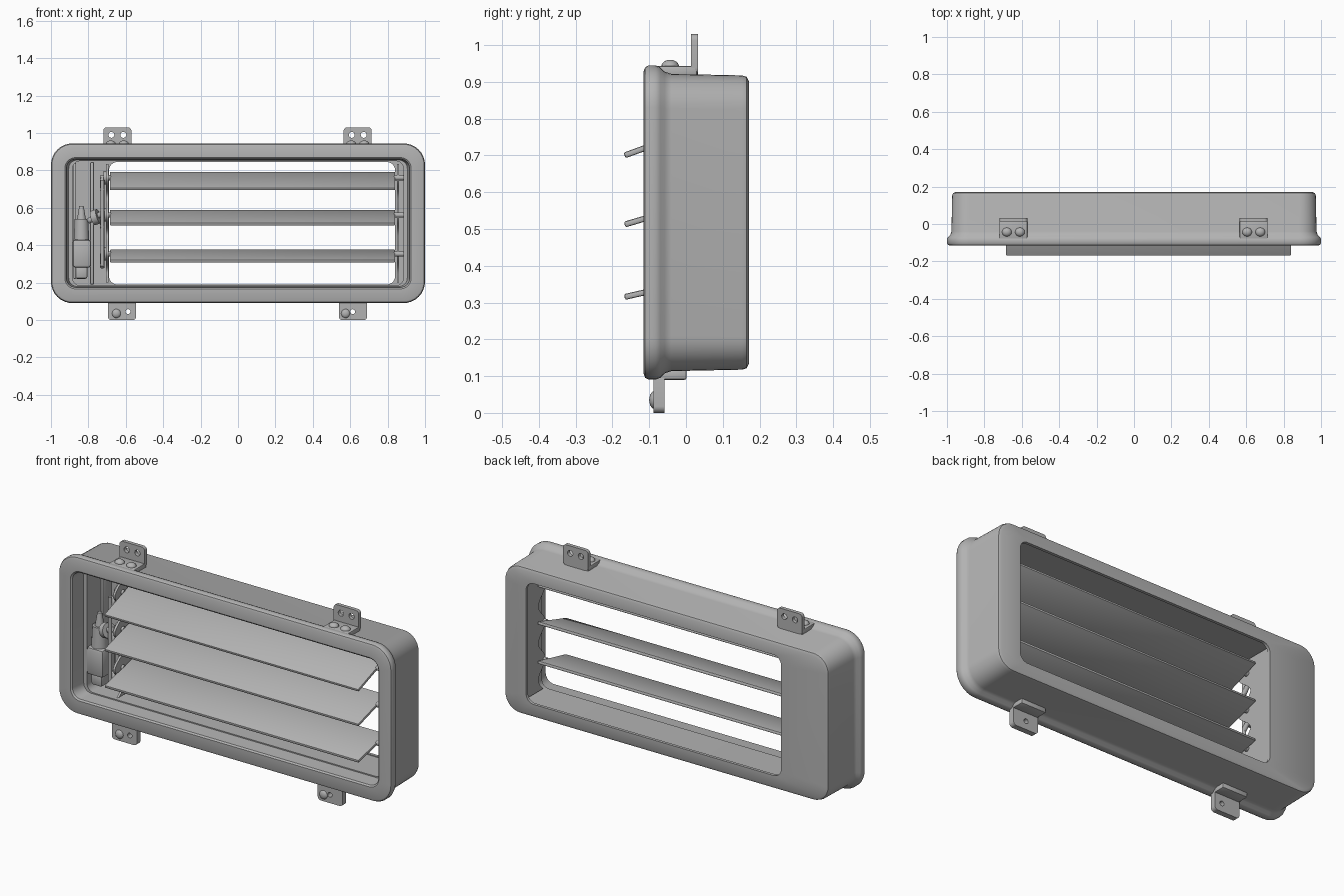
import bpy, bmesh, math
from mathutils import Vector, Matrix

cube = bpy.data.objects.get("Cube")
if cube:
    bpy.data.objects.remove(cube)

grey = bpy.data.materials.new("plain grey")
grey.use_nodes = True
grey.diffuse_color = (0.45, 0.45, 0.45, 1)
grey.node_tree.nodes["Principled BSDF"].inputs["Base Color"].default_value = grey.diffuse_color
parts = []


def add(name, mesh):
    ob = bpy.data.objects.new(name, mesh)
    bpy.context.collection.objects.link(ob)
    mesh.materials.clear()
    mesh.materials.append(grey)
    parts.append(ob)
    return ob


def from_bm(name, bm):
    bmesh.ops.recalc_face_normals(bm, faces=bm.faces)
    mesh = bpy.data.meshes.new(name)
    bm.to_mesh(mesh)
    bm.free()
    return add(name, mesh)


def box(name, lo, hi, bevel=0.006):
    lo, hi = Vector(lo), Vector(hi)
    bm = bmesh.new()
    bmesh.ops.create_cube(bm, size=1)
    for v in bm.verts:
        v.co = (lo + hi) / 2 + v.co * (hi - lo)
    bmesh.ops.bevel(bm, geom=bm.edges[:], offset=bevel, segments=2,
                    profile=0.5, affect='EDGES')
    return from_bm(name, bm)


def rod(name, start, end, r1, r2=None, sides=20):
    start, end = Vector(start), Vector(end)
    axis = end - start
    bm = bmesh.new()
    turn = axis.to_track_quat('Z', 'Y').to_matrix().to_4x4()
    bmesh.ops.create_cone(bm, cap_ends=True, segments=sides, radius1=r1,
                          radius2=r1 if r2 is None else r2, depth=axis.length,
                          matrix=Matrix.Translation((start + end) / 2) @ turn)
    return from_bm(name, bm)


def dome(name, centre, size):
    bm = bmesh.new()
    bmesh.ops.create_uvsphere(bm, u_segments=16, v_segments=10, radius=1)
    for v in bm.verts:
        v.co = Vector(centre) + v.co * Vector(size)
    return from_bm(name, bm)


def rounded(x0, x1, z0, z1, r, steps=8):
    """Outline of a rounded rectangle, counter-clockwise."""
    pts = []
    for i, (cx, cz) in enumerate([(x1 - r, z1 - r), (x0 + r, z1 - r),
                                  (x0 + r, z0 + r), (x1 - r, z0 + r)]):
        for k in range(steps + 1):
            a = math.pi / 2 * (i + k / steps)
            pts.append((cx + r * math.cos(a), cz + r * math.sin(a)))
    return pts


def plate(name, outline, holes, depth, matrix):
    """Flat sheet with holes, drawn as a filled curve and turned into a mesh."""
    cu = bpy.data.curves.new(name, 'CURVE')
    cu.dimensions, cu.fill_mode, cu.extrude = '2D', 'BOTH', depth / 2
    rings = [outline] + [[(x + r * math.cos(k * math.pi / 8), z + r * math.sin(k * math.pi / 8))
                          for k in range(16)] for x, z, r in holes]
    for ring in rings:
        sp = cu.splines.new('POLY')
        sp.points.add(len(ring) - 1)
        for p, (x, z) in zip(sp.points, ring):
            p.co = (x, z, 0, 1)
        sp.use_cyclic_u = True
    tmp = bpy.data.objects.new(name, cu)
    mesh = bpy.data.meshes.new_from_object(tmp)
    bpy.data.objects.remove(tmp)
    mesh.transform(matrix)
    bm = bmesh.new()
    bm.from_mesh(mesh)
    bmesh.ops.remove_doubles(bm, verts=bm.verts, dist=0.0001)
    return from_bm(name, bm)


UPRIGHT = Matrix.Rotation(math.pi / 2, 4, 'X')
SIDEWAYS = Matrix(((0, 0, 1, 0), (1, 0, 0, 0), (0, 1, 0, 0), (0, 0, 0, 1)))

# Housing: rounded rings joined from the front lip, round the outside and back inside
MID = 0.5175


def ring(y, hx, hz, r):
    return y, (-hx, hx, MID - hz, MID + hz, r)


hole = (-0.69, 0.84, 0.19, 0.845, 0.045)
rings = [ring(-0.108, 0.918, 0.343, 0.05), ring(-0.115, 0.926, 0.351, 0.058),
         ring(-0.115, 0.985, 0.412, 0.1), ring(-0.111, 0.995, 0.422, 0.11),
         ring(-0.102, 1.0, 0.427, 0.115), ring(-0.082, 1.0, 0.427, 0.115),
         ring(-0.07, 0.995, 0.422, 0.11), ring(-0.058, 0.982, 0.41, 0.1),
         ring(-0.04, 0.976, 0.404, 0.095), ring(0.152, 0.972, 0.4, 0.09),
         ring(0.165, 0.968, 0.396, 0.088), ring(0.171, 0.955, 0.384, 0.078),
         (0.171, hole), (0.155, hole),
         ring(0.155, 0.885, 0.332, 0.04), ring(-0.03, 0.885, 0.332, 0.04),
         ring(-0.03, 0.905, 0.338, 0.045)]
bm = bmesh.new()
loops = [[bm.verts.new((x, y, z)) for x, z in rounded(*shape)] for y, shape in rings]
for a, b in zip(loops, loops[1:] + loops[:1]):
    for k in range(len(a)):
        n = (k + 1) % len(a)
        bm.faces.new((a[k], a[n], b[n], b[k]))
from_bm("housing", bm)

# Vanes: (front height, rise towards the back)
vanes = [(0.70, 0.087), (0.512, 0.071), (0.315, 0.055)]
for i, (z, rise) in enumerate(vanes):
    depth, front = 0.24, -0.167
    vane = box(f"vane_{i + 1}", (-0.685, 0, -0.008), (0.84, math.hypot(depth, rise), 0.008), 0.005)
    vane.data.transform(Matrix.Translation((0, front, z)) @
                        Matrix.Rotation(math.atan2(rise, depth), 4, 'X'))
    pz = z + rise * 0.7
    for name, x0, x1 in (("right", -0.735, -0.68), ("left", 0.835, 0.885)):
        rod(f"vane_pin_{name}_{i + 1}", (x0, 0, pz), (x1, 0, pz), 0.014)
    rod(f"pin_collar_{i + 1}", (-0.72, 0, pz), (-0.695, 0, pz), 0.035)
    rod(f"crank_{i + 1}", (-0.725, 0, pz), (-0.725, -0.06, pz - 0.07), 0.012)

# Scalloped bearing plates on either side of the vanes
heights = [0.2 + 0.635 * k / 48 for k in range(49)]
for name, x, front, wave in (("right", -0.699, -0.02, 0.045), ("left", 0.856, 0.02, 0.03)):
    edge = [(front - wave * math.cos(2 * math.pi * (h - 0.56) / 0.2), h) for h in heights]
    plate(f"bearing_plate_{name}", [(0.16, 0.2)] + edge + [(0.16, 0.835)], [], 0.012,
          Matrix.Translation((x, 0, 0)) @ SIDEWAYS)

# Linkage bar and actuator in the side bay
rod("linkage_bar", (-0.725, -0.06, 0.29), (-0.725, -0.06, 0.75), 0.01)
rod("drive_arm", (-0.8, -0.02, 0.53), (-0.725, -0.05, 0.57), 0.015)
rod("drive_hub", (-0.775, -0.03, 0.545), (-0.745, -0.04, 0.555), 0.04)
box("actuator_body", (-0.885, -0.04, 0.28), (-0.785, 0.08, 0.43), 0.015)
rod("actuator_shoulder", (-0.837, 0.01, 0.42), (-0.837, 0.01, 0.54), 0.042, 0.036)
rod("actuator_tip", (-0.837, 0.01, 0.53), (-0.837, 0.01, 0.61), 0.025, 0.012)
box("actuator_foot", (-0.87, -0.02, 0.22), (-0.805, 0.06, 0.29), 0.012)
box("bay_rail", (-0.79, 0.1, 0.19), (-0.77, 0.156, 0.845))
box("bay_rib", (-0.88, 0.08, 0.22), (-0.865, 0.156, 0.84))

# Upper mounting brackets: upright tab with two holes, foot and two rivets
for side, c in (("right", -0.645), ("left", 0.64)):
    plate(f"upper_tab_{side}", rounded(c - 0.075, c + 0.075, 0.92, 1.03, 0.018),
          [(c - 0.032, 0.99, 0.016), (c + 0.032, 0.99, 0.016)], 0.02,
          Matrix.Translation((0, 0.023, 0)) @ UPRIGHT)
    box(f"upper_foot_{side}", (c - 0.075, -0.085, 0.912), (c + 0.075, 0.03, 0.943))
    for s in (-1, 1):
        dome(f"upper_rivet_{side}", (c + s * 0.035, -0.043, 0.942), (0.026, 0.024, 0.018))

# Lower mounting brackets: hanging tab with one hole, foot and rivet
for side, c, rivet, gap in (("right", -0.62, -0.65, -0.588), ("left", 0.615, 0.575, 0.613)):
    plate(f"lower_tab_{side}", rounded(c - 0.075, c + 0.075, 0, 0.11, 0.018),
          [(gap, 0.045, 0.013)], 0.03, Matrix.Translation((0, -0.073, 0)) @ UPRIGHT)
    box(f"lower_foot_{side}", (c - 0.075, -0.085, 0.09), (c + 0.075, 0.002, 0.118))
    dome(f"lower_rivet_{side}", (rivet, -0.086, 0.035), (0.024, 0.014, 0.024))

bpy.ops.object.select_all(action='DESELECT')
for ob in parts:
    ob.select_set(True)
bpy.context.view_layer.objects.active = parts[0]
bpy.ops.object.shade_smooth_by_angle(angle=math.radians(35))
